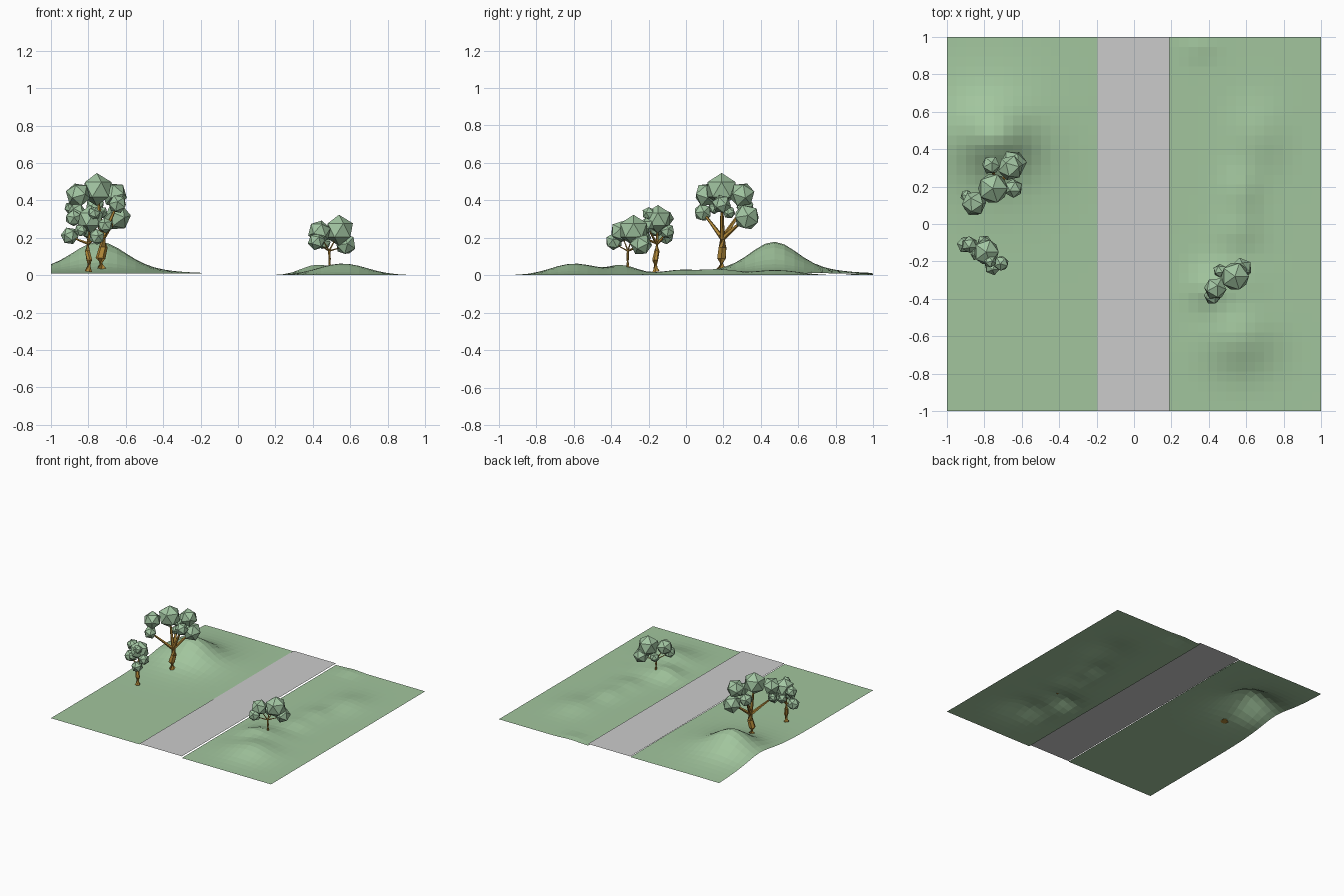
import bpy, bmesh, math, random
from mathutils import Vector, Euler

if "Cube" in bpy.data.objects:
    bpy.data.objects.remove(bpy.data.objects["Cube"])

random.seed(4)


def material(name, rgb):
    m = bpy.data.materials.new(name)
    m.diffuse_color = (*rgb, 1)
    m.use_nodes = True
    m.node_tree.nodes["Principled BSDF"].inputs["Base Color"].default_value = m.diffuse_color
    return m


GRASS = material("grass", (0.36, 0.56, 0.34))
LEAF = material("leaves", (0.36, 0.56, 0.36))
BARK = material("bark", (0.45, 0.25, 0.04))


def finish(bm, name, mat=None):
    me = bpy.data.meshes.new(name)
    bm.to_mesh(me)
    bm.free()
    ob = bpy.data.objects.new(name, me)
    bpy.context.collection.objects.link(ob)
    if mat:
        me.materials.append(mat)
    return ob


# mounds: x, y, height, spread in x, spread in y
LEFT = [(-0.74, 0.47, 0.115, 0.13, 0.115), (-0.76, 0.47, 0.055, 0.24, 0.22)]
RIGHT = [(0.56, -0.6, 0.062, 0.13, 0.12), (0.40, -0.35, 0.034, 0.07, 0.07),
         (0.52, -0.32, 0.03, 0.12, 0.1), (0.56, -0.04, 0.026, 0.08, 0.08),
         (0.57, 0.17, 0.033, 0.07, 0.1), (0.66, 0.48, 0.028, 0.1, 0.12),
         (0.35, 0.95, 0.012, 0.06, 0.05)]


def height(x, y, base, mounds):
    return base + sum(h * math.exp(-((x - a) / u) ** 2 / 2 - ((y - b) / v) ** 2 / 2)
                      for a, b, h, u, v in mounds)


def sheet(name, x0, x1, nx, ny, base, mounds, mat=None):
    bm = bmesh.new()
    rows = []
    for j in range(ny + 1):
        y = -1 + 2 * j / ny
        row = []
        for i in range(nx + 1):
            x = x0 + (x1 - x0) * i / nx
            row.append(bm.verts.new((x, y, height(x, y, base, mounds))))
        rows.append(row)
    for j in range(ny):
        for i in range(nx):
            bm.faces.new((rows[j][i], rows[j][i + 1], rows[j + 1][i + 1], rows[j + 1][i]))
    return finish(bm, name, mat)


# ground on both sides and the road strip between
sheet("left_ground", -1, -0.195, 16, 38, 0.009, LEFT, GRASS)
sheet("right_ground", 0.19, 1, 16, 38, 0.0, RIGHT, GRASS)
sheet("road", -0.195, 0.19, 4, 16, 0.014, [])


def tube(bm, pts, radii, sides=6):
    """Tapered limb along a path."""
    rings = []
    for k, p in enumerate(pts):
        d = Vector(pts[min(k + 1, len(pts) - 1)]) - Vector(pts[max(k - 1, 0)])
        q = d.to_track_quat('Z', 'Y')
        ring = []
        for s in range(sides):
            a = 2 * math.pi * s / sides
            off = q @ Vector((math.cos(a), math.sin(a), 0)) * radii[k]
            ring.append(bm.verts.new(Vector(p) + off))
        rings.append(ring)
    for r0, r1 in zip(rings, rings[1:]):
        for s in range(sides):
            t = (s + 1) % sides
            bm.faces.new((r0[s], r0[t], r1[t], r1[s]))
    bm.faces.new(rings[0][::-1])
    bm.faces.new(rings[-1])


def tree(name, trunk, radii, blobs, limbs):
    # trunk with branches reaching into the leaf clumps
    bm = bmesh.new()
    tube(bm, trunk, radii)
    fork, r = Vector(trunk[-1]), radii[-1]
    for i in limbs:
        tip = Vector(blobs[i][:3])
        mid = fork.lerp(tip, 0.5)
        mid.z -= 0.008
        tube(bm, [fork - Vector((0, 0, r)), mid, tip], [r * 0.75, r * 0.5, r * 0.3], 5)
    finish(bm, name + "_trunk", BARK)
    # faceted leaf clumps
    bm = bmesh.new()
    for i, (x, y, z, rad) in enumerate(blobs):
        turn = Euler([random.uniform(-0.5, 0.5) * (i > 0) for _ in range(3)])
        m = turn.to_matrix().to_4x4()
        m.translation = (x, y, z)
        bmesh.ops.create_icosphere(bm, subdivisions=1, radius=rad, matrix=m)
    finish(bm, name + "_leaves", LEAF)


tree("large_tree",
     [(-0.73, 0.19, 0.03), (-0.735, 0.19, 0.09), (-0.72, 0.195, 0.15), (-0.725, 0.195, 0.215)],
     [0.031, 0.026, 0.023, 0.019],
     [(-0.755, 0.19, 0.458, 0.088), (-0.66, 0.30, 0.43, 0.07), (-0.645, 0.325, 0.31, 0.073),
      (-0.765, 0.315, 0.37, 0.052), (-0.855, 0.11, 0.43, 0.068), (-0.86, 0.09, 0.335, 0.05),
      (-0.645, 0.19, 0.38, 0.052), (-0.895, 0.15, 0.36, 0.035), (-0.73, 0.23, 0.335, 0.035)],
     [0, 2, 3, 5, 6])

tree("small_tree",
     [(-0.8, -0.16, 0.02), (-0.795, -0.165, 0.08), (-0.805, -0.155, 0.13), (-0.8, -0.155, 0.18)],
     [0.02, 0.016, 0.014, 0.011],
     [(-0.79, -0.15, 0.3, 0.075), (-0.9, -0.11, 0.21, 0.048), (-0.88, -0.11, 0.305, 0.046),
      (-0.8, -0.1, 0.235, 0.042), (-0.755, -0.23, 0.205, 0.045), (-0.71, -0.21, 0.265, 0.043),
      (-0.77, -0.2, 0.33, 0.036), (-0.84, -0.16, 0.24, 0.036)],
     [0, 1, 3, 4, 5])

tree("thin_tree",
     [(0.49, -0.31, 0.04), (0.49, -0.312, 0.09), (0.487, -0.31, 0.135)],
     [0.009, 0.007, 0.006],
     [(0.54, -0.28, 0.24, 0.083), (0.575, -0.24, 0.165, 0.06), (0.435, -0.345, 0.232, 0.063),
      (0.42, -0.385, 0.18, 0.048), (0.46, -0.25, 0.175, 0.038)],
     [0, 1, 2, 3, 4])
